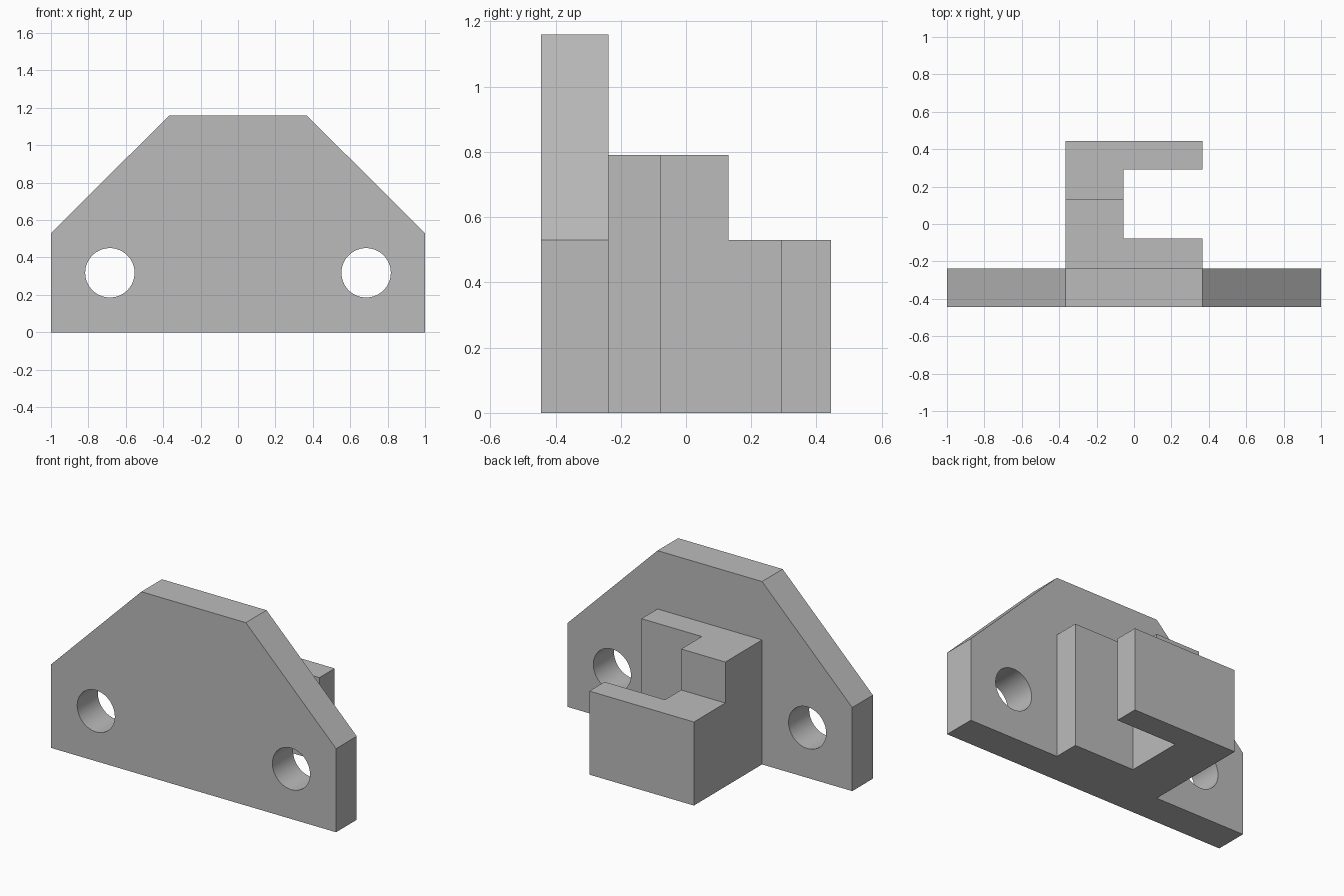
import bpy
import bmesh
from math import radians
from mathutils import Matrix, Vector

cube = bpy.data.objects.get("Cube")
if cube:
    bpy.data.objects.remove(cube, do_unlink=True)

GREY = (0.5, 0.5, 0.5, 1.0)
grey = bpy.data.materials.new("plain grey")
grey.use_nodes = True
grey.diffuse_color = GREY
grey.node_tree.nodes["Principled BSDF"].inputs["Base Color"].default_value = GREY


def finish(name, bm):
    bmesh.ops.recalc_face_normals(bm, faces=bm.faces)
    mesh = bpy.data.meshes.new(name)
    bm.to_mesh(mesh)
    bm.free()
    mesh.materials.append(grey)
    obj = bpy.data.objects.new(name, mesh)
    bpy.context.collection.objects.link(obj)
    return obj


def prism(name, points, depth):
    """Extrude a closed outline along the depth vector."""
    bm = bmesh.new()
    face = bm.faces.new([bm.verts.new(p) for p in points])
    new = bmesh.ops.extrude_face_region(bm, geom=[face])["geom"]
    moved = [v for v in new if isinstance(v, bmesh.types.BMVert)]
    bmesh.ops.translate(bm, verts=moved, vec=Vector(depth))
    # the starting face stays in place as the far cap
    if not face.is_valid or len(bm.faces) < len(points) + 2:
        bm.faces.new([bm.verts[i] for i in range(len(points))])
    return finish(name, bm)


def cylinder(name, x, y, z, radius, length):
    bm = bmesh.new()
    turn = Matrix.Translation((x, y, z)) @ Matrix.Rotation(radians(90), 4, "X")
    bmesh.ops.create_cone(bm, cap_ends=True, segments=64, radius1=radius,
                          radius2=radius, depth=length, matrix=turn)
    return finish(name, bm)


def combine(target, tool, operation):
    """Apply a boolean and discard the tool object."""
    mod = target.modifiers.new(operation.lower(), "BOOLEAN")
    mod.operation = operation
    mod.solver = "EXACT"
    mod.object = tool
    bpy.ops.object.select_all(action="DESELECT")
    bpy.context.view_layer.objects.active = target
    target.select_set(True)
    bpy.ops.object.modifier_apply(modifier=mod.name)
    bpy.data.objects.remove(tool, do_unlink=True)


FRONT, PLATE_BACK, STEP, BACK = -0.445, -0.238, 0.13, 0.445
HALF, SHOULDER, HIGH, TOP = 0.367, 0.53, 0.79, 1.16

# Mounting plate with chamfered upper corners
right_half = [(1, 0), (1, SHOULDER), (HALF, TOP)]
outline = right_half + [(-x, z) for x, z in reversed(right_half)]
bracket = prism("bracket", [(x, FRONT, z) for x, z in outline],
                (0, PLATE_BACK - FRONT, 0))

# Stepped block behind the plate, sunk slightly into it for a clean join
steps = [(PLATE_BACK - 0.08, 0), (BACK, 0), (BACK, SHOULDER),
         (STEP, SHOULDER), (STEP, HIGH), (PLATE_BACK - 0.08, HIGH)]
block = prism("stepped_block", [(-HALF, y, z) for y, z in steps],
              (2 * HALF, 0, 0))

# Vertical slot open to the model's left
slot = prism("slot_cutter",
             [(-0.057, -0.077, -0.2), (0.6, -0.077, -0.2),
              (0.6, 0.292, -0.2), (-0.057, 0.292, -0.2)], (0, 0, 1.4))
combine(block, slot, "DIFFERENCE")
combine(bracket, block, "UNION")

# Bolt holes
for side in (-1, 1):
    hole = cylinder("hole_cutter", side * 0.685, (FRONT + PLATE_BACK) / 2,
                    0.318, 0.132, 0.6)
    combine(bracket, hole, "DIFFERENCE")

bpy.ops.object.shade_smooth_by_angle(angle=radians(30))
